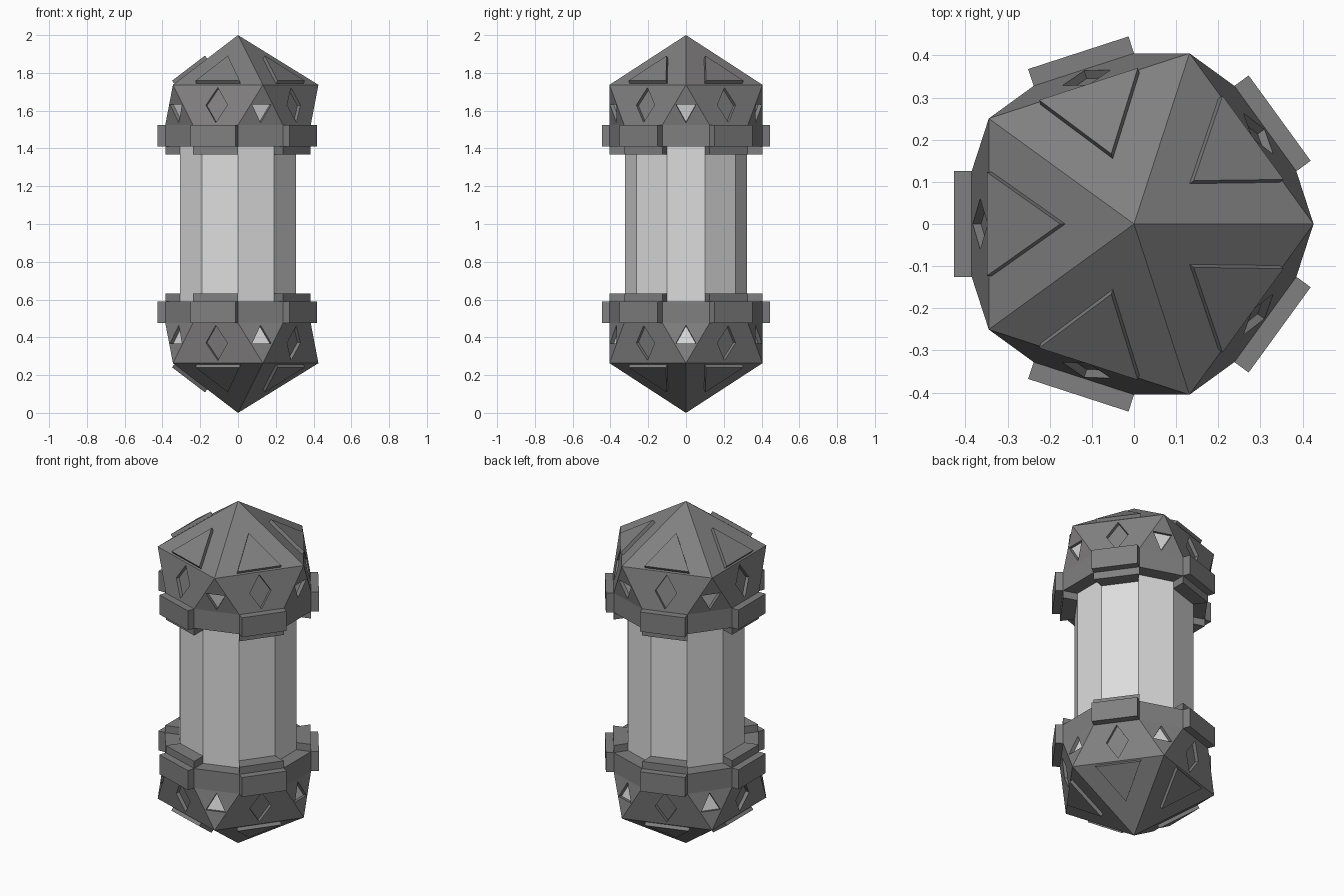
import bpy, bmesh, math
from mathutils import Vector

if "Cube" in bpy.data.objects:
    bpy.data.objects.remove(bpy.data.objects["Cube"], do_unlink=True)


def material(name, rgb):
    m = bpy.data.materials.new(name)
    m.use_nodes = True
    m.diffuse_color = (*rgb, 1)
    m.node_tree.nodes["Principled BSDF"].inputs["Base Color"].default_value = (*rgb, 1)
    return m


DARK = material("dark grey", (0.22, 0.215, 0.215))
LIGHT = material("light grey", (0.72, 0.72, 0.72))

# Key dimensions; heights are measured from the middle of the model
R = 0.476                        # radius of the icosahedron the caps are cut from
EQ = 1 - R                       # height of its equator
PENT_R, PENT_Z = R * 0.8944, EQ + R * 0.4472
DEC_R = PENT_R * math.cos(math.pi / 10)
APO = DEC_R * math.cos(math.pi / 10)
PENT_APO = PENT_R * math.cos(math.pi / 5)
HALF = DEC_R * math.sin(math.pi / 10)
BAND_Z, LIP_Z = 0.410, 0.368
SHAFT_R = 0.324
NARROW, WIDE = range(0, 360, 72), range(36, 360, 72)


def at(deg, r, z, side=0.0):
    """Point at radius r in direction deg, shifted sideways."""
    a = math.radians(deg)
    return Vector((r * math.cos(a) - side * math.sin(a),
                   r * math.sin(a) + side * math.cos(a), z))


def face(bm, pts, mat=0):
    f = bm.faces.new([bm.verts.new(p) for p in pts])
    f.material_index = mat


def prism(bm, pts, offset):
    """Solid between a polygon and the same polygon moved by offset."""
    top = [p + offset for p in pts]
    face(bm, pts)
    face(bm, top)
    for i in range(len(pts)):
        j = (i + 1) % len(pts)
        face(bm, [pts[i], pts[j], top[j], top[i]])


def recessed(bm, outer, hole, k, m, depth, floor_mat):
    """Flat face with a sunken polygon; cuts run outer[0]-hole[0] and outer[k]-hole[m]."""
    face(bm, outer[:k + 1] + hole[:m + 1][::-1])
    face(bm, outer[k:] + outer[:1] + hole[:1] + hole[m:][::-1])
    n = (outer[1] - outer[0]).cross(outer[2] - outer[0]).normalized()
    if n.dot(Vector((outer[0].x, outer[0].y, 0))) < 0:
        n = -n
    floor = [p - n * depth for p in hole]
    face(bm, floor, floor_mat)
    for i in range(len(hole)):
        j = (i + 1) % len(hole)
        face(bm, [hole[i], hole[j], floor[j], floor[i]])


def finish(bm, name, mats, mirror=True):
    bmesh.ops.remove_doubles(bm, verts=bm.verts, dist=1e-5)
    bmesh.ops.recalc_face_normals(bm, faces=bm.faces)
    me = bpy.data.meshes.new(name)
    bm.to_mesh(me)
    bm.free()
    for m in mats:
        me.materials.append(m)
    ob = bpy.data.objects.new(name, me)
    ob.location.z = 1
    bpy.context.collection.objects.link(ob)
    if mirror:
        mod = ob.modifiers.new("both_ends", "MIRROR")
        mod.use_axis = (False, False, True)
        mod.use_mirror_merge = False


# Faceted end caps with sunken diamonds and light triangular windows
bm = bmesh.new()
rise = PENT_Z - EQ
for a in WIDE:
    left, right = at(a - 36, PENT_R, PENT_Z), at(a + 36, PENT_R, PENT_Z)
    face(bm, [left, right, Vector((0, 0, 1))])
    r = lambda h: APO + (PENT_APO - APO) * h / rise
    diamond = [at(a, r(h), EQ + h, s)
               for h, s in ((0.198, 0), (0.106, 0.06), (0.014, 0), (0.106, -0.06))]
    outer = [left, right, at(a + 18, DEC_R, EQ), at(a - 18, DEC_R, EQ)]
    recessed(bm, outer, diamond, 2, 2, 0.02, 0)
for a in NARROW:
    r = lambda h: APO + (PENT_R - APO) * h / rise
    window = [at(a, r(h), EQ + h, s)
              for h, s in ((0.109, -0.054), (0.109, 0.054), (0.012, 0))]
    outer = [at(a, PENT_R, PENT_Z), at(a + 18, DEC_R, EQ), at(a - 18, DEC_R, EQ)]
    recessed(bm, outer, window, 1, 1, 0.02, 1)
for a in range(0, 360, 36):
    face(bm, [at(a - 18, DEC_R, EQ), at(a + 18, DEC_R, EQ),
              at(a + 18, DEC_R, BAND_Z), at(a - 18, DEC_R, BAND_Z)])
face(bm, [at(a + 18, DEC_R, BAND_Z) for a in range(0, 360, 36)])
finish(bm, "end_caps", [DARK, LIGHT])

# Raised triangular plates on the pointed faces
bm = bmesh.new()
slope = (1 - PENT_Z) / PENT_APO
for a in WIDE:
    tri = [at(a, r, 1 - slope * r, s) for r, s in ((0.337, -0.123), (0.337, 0.123), (0.163, 0))]
    prism(bm, tri, at(a, slope, 1).normalized() * 0.02)
finish(bm, "triangle_plates", [DARK])

# Blocks standing out from every second side of the band
bm = bmesh.new()
for a in WIDE:
    prism(bm, [at(a, APO, z, s) for z, s in
               ((BAND_Z, -HALF), (BAND_Z, HALF), (EQ, HALF), (EQ, -HALF))], at(a, 0.042, 0))
finish(bm, "collar_blocks", [DARK])

# Lips hanging over the shaft next to each block
bm = bmesh.new()
for a in WIDE:
    prism(bm, [at(a + d, r, BAND_Z) for d, r in
               ((-18, DEC_R), (18, DEC_R), (18, SHAFT_R - 0.01), (-18, SHAFT_R - 0.01))],
          Vector((0, 0, LIP_Z - BAND_Z)))
finish(bm, "collar_lips", [DARK])

# Ten-sided shaft
bm = bmesh.new()
prism(bm, [at(a + 18, SHAFT_R, -0.45) for a in range(0, 360, 36)], Vector((0, 0, 0.9)))
finish(bm, "shaft", [LIGHT], mirror=False)
